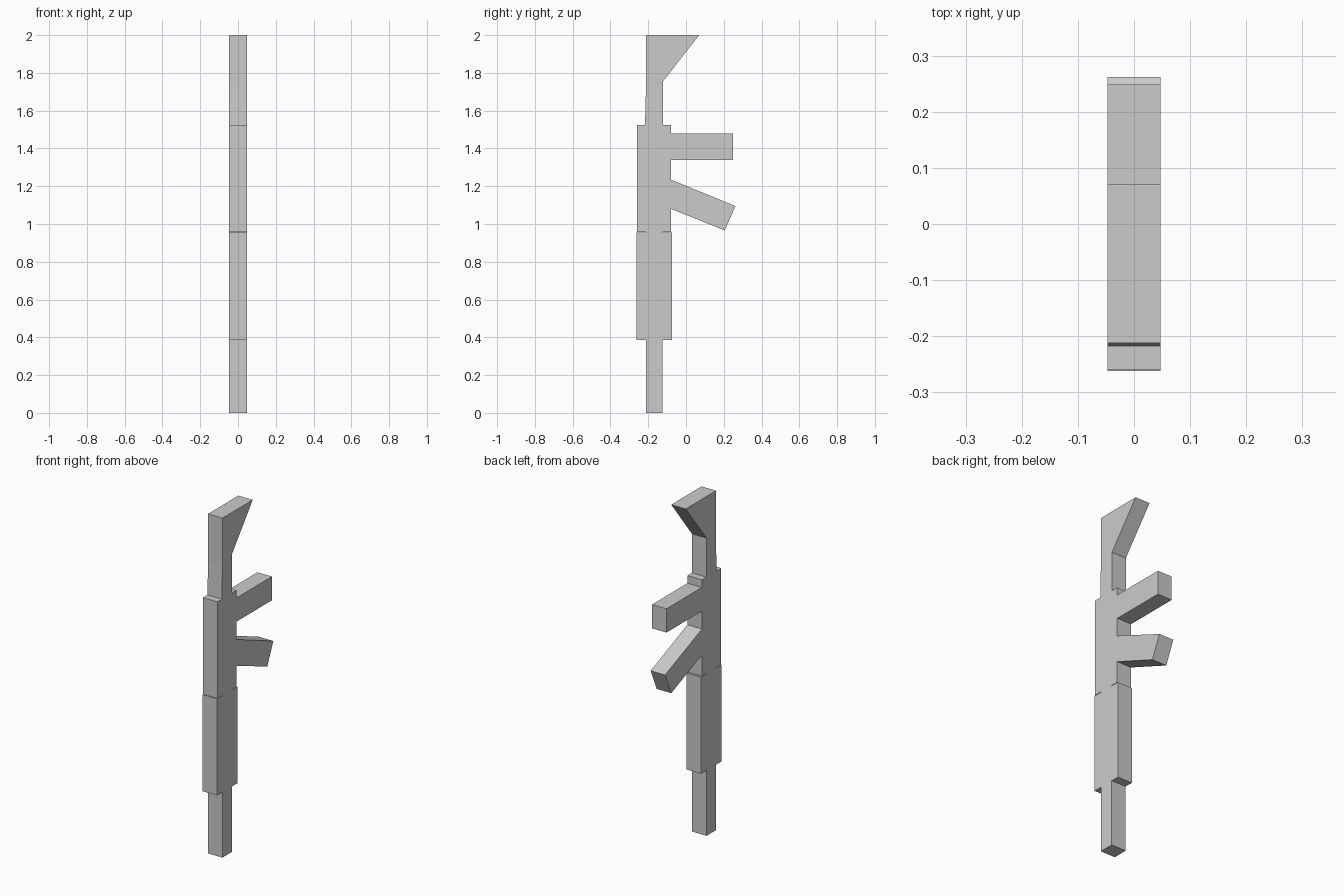
import bpy, bmesh

if "Cube" in bpy.data.objects:
    bpy.data.objects.remove(bpy.data.objects["Cube"])

HALF = 0.047  # half thickness along x


def slab(name, profile, joints=()):
    """Extrude a (y, z) profile along x; edges listed in joints stay open."""
    bm = bmesh.new()
    left = [bm.verts.new((-HALF, y, z)) for y, z in profile]
    right = [bm.verts.new((HALF, y, z)) for y, z in profile]
    bm.faces.new(left)
    bm.faces.new(right[::-1])
    n = len(profile)
    for i in range(n):
        if i not in joints:
            j = (i + 1) % n
            bm.faces.new((left[j], left[i], right[i], right[j]))
    area = sum(profile[i][0] * profile[(i + 1) % n][1]
               - profile[(i + 1) % n][0] * profile[i][1] for i in range(n))
    if area > 0:  # keep normals facing outwards
        bmesh.ops.reverse_faces(bm, faces=bm.faces[:])
    mesh = bpy.data.meshes.new(name)
    bm.to_mesh(mesh)
    bm.free()
    obj = bpy.data.objects.new(name, mesh)
    bpy.context.collection.objects.link(obj)
    return obj


# Barrel, open where it meets the handguard
slab("barrel", [(-0.212, 0), (-0.124, 0), (-0.124, 0.385), (-0.212, 0.385)], {2})

# Handguard with a short neck leaving a hairline slit below the receiver
slab("handguard", [
    (-0.262, 0.385), (-0.212, 0.385), (-0.124, 0.385), (-0.074, 0.385),
    (-0.074, 0.954), (-0.124, 0.954), (-0.124, 0.957),
    (-0.212, 0.957), (-0.212, 0.954), (-0.262, 0.954)], {1, 6})

# Receiver body, open at the neck, magazine, grip and stock
slab("receiver", [
    (-0.26, 0.957), (-0.212, 0.957), (-0.124, 0.957), (-0.08, 0.957),
    (-0.08, 1.08), (-0.08, 1.235), (-0.08, 1.34), (-0.08, 1.48),
    (-0.08, 1.525), (-0.122, 1.525), (-0.217, 1.525), (-0.26, 1.525)],
    {1, 4, 6, 9})

# Slanted magazine
slab("magazine", [(-0.08, 1.08), (0.205, 0.966), (0.262, 1.095), (-0.08, 1.235)], {3})

# Straight grip
slab("grip", [(-0.08, 1.34), (0.249, 1.34), (0.249, 1.48), (-0.08, 1.48)], {3})

# Stock flaring towards the butt
slab("stock", [
    (-0.217, 1.525), (-0.122, 1.525), (-0.122, 1.755),
    (0.07, 2.0), (-0.212, 2.0), (-0.212, 1.715)], {0})
